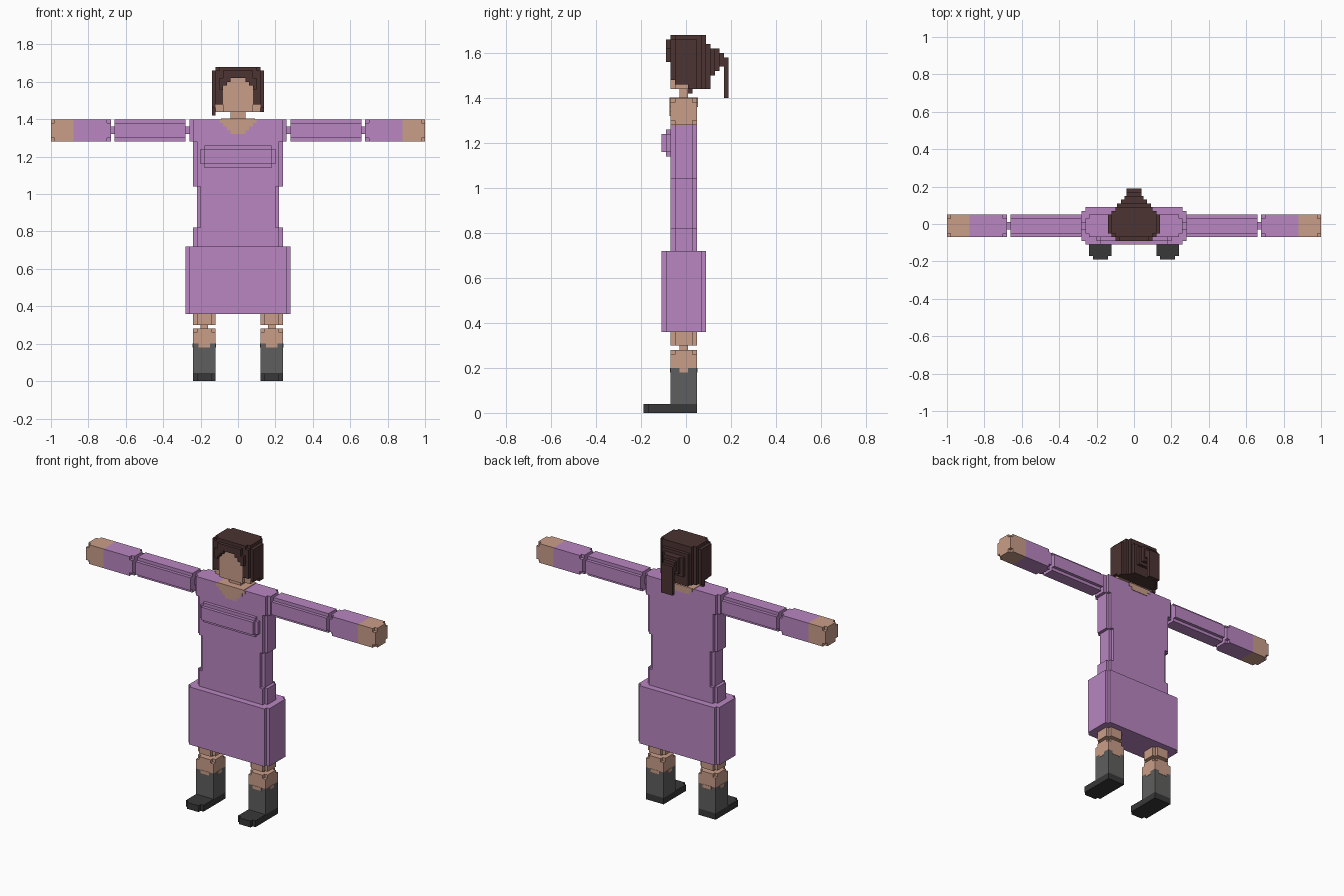
import bpy, bmesh

if "Cube" in bpy.data.objects:
    bpy.data.objects.remove(bpy.data.objects["Cube"])

V = 0.02          # size of one small block step
CY = -0.01        # depth centre of the body


def material(name, rgb):
    m = bpy.data.materials.new(name)
    m.diffuse_color = (*rgb, 1)
    m.use_nodes = True
    m.node_tree.nodes["Principled BSDF"].inputs["Base Color"].default_value = m.diffuse_color
    return m


PURPLE = material("purple cloth", (0.479, 0.238, 0.533))
SKIN = material("skin", (0.59, 0.34, 0.25))
HAIR = material("dark brown hair", (0.07, 0.033, 0.032))
BOOT = material("grey boot", (0.114, 0.114, 0.112))
SOLE = material("dark sole", (0.04, 0.04, 0.04))


def rect(u0, u1, v0, v1):
    return [(u0, v0), (u1, v0), (u1, v1), (u0, v1)]


def notched(u0, u1, v0, v1, c=V):
    """Rectangle with a square step cut from every corner."""
    return [(u0 + c, v0), (u1 - c, v0), (u1 - c, v0 + c), (u1, v0 + c),
            (u1, v1 - c), (u1 - c, v1 - c), (u1 - c, v1), (u0 + c, v1),
            (u0 + c, v1 - c), (u0, v1 - c), (u0, v0 + c), (u0 + c, v0 + c)]


def prism(axis, a, b, pts):
    return axis, a, b, pts


def box(x0, x1, y0, y1, z0, z1):
    return prism('z', z0, z1, rect(x0, x1, y0, y1))


def part(name, mat, solids):
    """One object made of extruded outlines."""
    bm = bmesh.new()
    for axis, a, b, pts in solids:
        place = {'x': lambda t, u, v: (t, u, v),
                 'y': lambda t, u, v: (u, t, v),
                 'z': lambda t, u, v: (u, v, t)}[axis]
        lo = [bm.verts.new(place(a, *p)) for p in pts]
        hi = [bm.verts.new(place(b, *p)) for p in pts]
        bm.faces.new(lo)
        bm.faces.new(hi)
        for i in range(len(pts)):
            j = (i + 1) % len(pts)
            bm.faces.new((lo[i], lo[j], hi[j], hi[i]))
    bmesh.ops.recalc_face_normals(bm, faces=bm.faces)
    me = bpy.data.meshes.new(name)
    bm.to_mesh(me)
    bm.free()
    me.materials.append(mat)
    ob = bpy.data.objects.new(name, me)
    bpy.context.collection.objects.link(ob)
    return ob


# Torso: stacked slabs with stepped corners
part("torso", PURPLE, [prism('z', z0, z1, notched(-w, w, -0.07, 0.05)) for w, z0, z1 in
                       ((0.24, 0.72, 0.82), (0.22, 0.82, 1.04),
                        (0.24, 1.04, 1.28), (0.26, 1.28, 1.40))])
part("chest", PURPLE, [prism('y', -0.09, -0.07, notched(-0.20, 0.20, 1.14, 1.26)),
                       prism('y', -0.11, -0.09, rect(-0.18, 0.18, 1.16, 1.24))])
part("skirt", PURPLE, [prism('z', 0.36, 0.72, notched(-0.28, 0.28, -0.11, 0.09))])

# Neckline: stepped skin plates on the front, back and top
front = [box(-w, w, -0.073, -0.069, z, z + V) for w, z in
         ((0.04, 1.32), (0.06, 1.34), (0.08, 1.36), (0.10, 1.38))]
back = [box(-w, w, 0.049, 0.053, z, z + V) for w, z in ((0.06, 1.36), (0.08, 1.38))]
part("neckline", SKIN, front + back + [box(-0.09, 0.09, -0.073, 0.053, 1.399, 1.403)])
part("neck", SKIN, [box(-0.04, 0.04, -0.03, 0.01, 1.40, 1.45)])

# Head
part("head", SKIN, [box(-0.08, 0.08, -0.07, -0.05, 1.44, 1.62),
                    box(-0.12, 0.12, -0.05, 0.01, 1.44, 1.60)])

# Hair: crown and back as stepped slabs from front to back
# (half width, y0, y1, bottom, top)
crown = [(0.10, 0.07, 0.09, 1.44, 1.66), (0.12, 0.05, 0.07, 1.44, 1.66),
         (0.14, 0.01, 0.05, 1.44, 1.66)]
hair = [box(-w, w, y0, y1, z0, z1) for w, y0, y1, z0, z1 in crown]
hair += [prism('z', 1.66, 1.68, notched(-0.12, 0.12, -0.07, 0.09)),
         box(-0.14, 0.14, -0.03, 0.01, 1.60, 1.66),
         box(-0.12, 0.12, -0.05, -0.03, 1.60, 1.66),
         box(-0.10, 0.10, -0.07, -0.05, 1.62, 1.66),
         box(-0.08, 0.08, -0.09, -0.07, 1.62, 1.66),
         box(-0.14, -0.12, 0.01, 0.03, 1.42, 1.44)]
for s in (-1, 1):
    def side(x0, x1, *r):
        return box(min(s * x0, s * x1), max(s * x0, s * x1), *r)
    hair += [side(0.12, 0.14, -0.05, 0.01, 1.46, 1.66),
             side(0.08, 0.12, -0.07, -0.05, 1.48, 1.62),
             side(0.10, 0.12, -0.07, -0.05, 1.62, 1.66),
             side(0.06, 0.10, -0.09, -0.07, 1.58, 1.62),
             side(0.04, 0.06, -0.09, -0.07, 1.60, 1.62),
             side(0.08, 0.10, -0.09, -0.07, 1.56, 1.58)]
part("hair", HAIR, hair)

# Tied tail: narrowing steps ending in a hanging strand
part("hair_tail", HAIR, [box(-w, w, y, y + V, z0, z1) for w, y, z0, z1 in
                         ((0.09, 0.09, 1.44, 1.64), (0.07, 0.11, 1.50, 1.62),
                          (0.05, 0.13, 1.52, 1.62), (0.04, 0.15, 1.54, 1.60),
                          (0.04, 0.17, 1.40, 1.58))])

# Limbs, mirrored left and right
for s, tag in ((-1, "right"), (1, "left")):
    full = rect(-0.07, 0.05, 1.28, 1.40)
    step = notched(-0.07, 0.05, 1.28, 1.40)
    pin = rect(-0.03, 0.01, 1.32, 1.36)

    def along(a, b, pts):
        return prism('x', s * a, s * b, pts)
    part(tag + "_upper_arm", PURPLE, [along(0.28, 0.66, step)])
    part(tag + "_arm_joints", PURPLE, [along(0.26, 0.28, pin), along(0.66, 0.68, pin)])
    part(tag + "_sleeve", PURPLE, [along(0.68, 0.70, step), along(0.70, 0.88, full)])
    part(tag + "_hand", SKIN, [along(0.88, 0.98, full), along(0.98, 1.0, step)])

    x = s * 0.18
    x0, x1 = x - 0.06, x + 0.06
    outline, cut = rect(x0, x1, -0.07, 0.05), notched(x0, x1, -0.07, 0.05)
    part(tag + "_thigh", SKIN, [prism('z', 0.30, 0.36, cut)])
    part(tag + "_knee", SKIN, [box(x - 0.02, x + 0.02, -0.03, 0.01, 0.28, 0.30)])
    part(tag + "_shin", SKIN, [prism('z', 0.20, 0.26, outline), prism('z', 0.26, 0.28, cut)])
    part(tag + "_boot", BOOT, [prism('z', 0.04, 0.20, outline)])
    # skin dipping below the boot rim in the middle of each side
    part(tag + "_boot_rim", SKIN, [
        box(x - 0.03, x + 0.03, -0.072, 0.052, 0.18, 0.20),
        box(x0 - 0.002, x1 + 0.002, CY - 0.02, CY + 0.02, 0.18, 0.20)])
    part(tag + "_sole", SOLE, [prism('z', 0, 0.04, [
        (x0 + V, -0.19), (x1 - V, -0.19), (x1 - V, -0.17), (x1, -0.17),
        (x1, 0.05), (x0, 0.05), (x0, -0.17), (x0 + V, -0.17)])])
